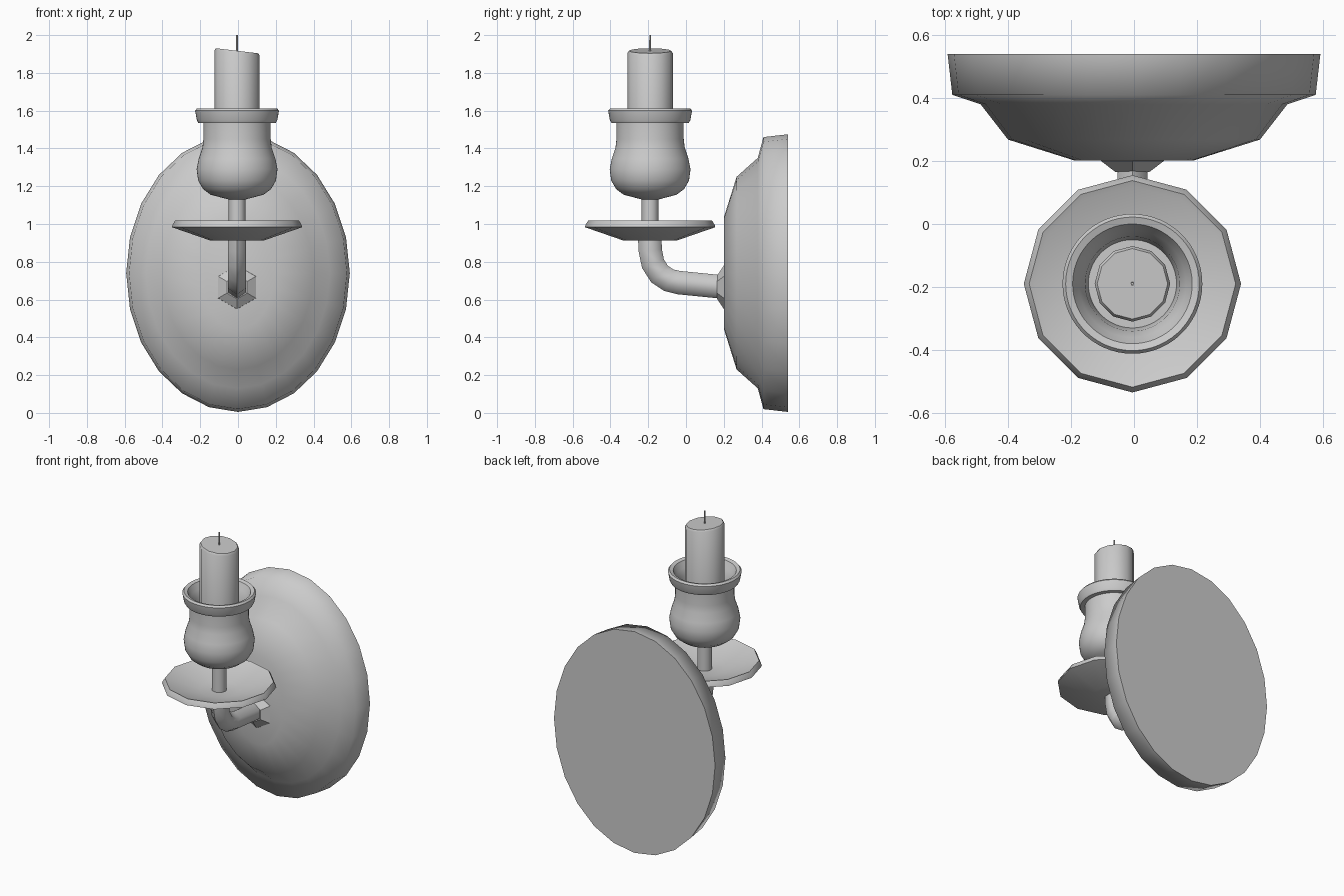
import bpy, bmesh, math
from mathutils import Vector

if "Cube" in bpy.data.objects:
    bpy.data.objects.remove(bpy.data.objects["Cube"])

grey = bpy.data.materials.new("plain grey")
grey.use_nodes = True
grey.diffuse_color = (0.6, 0.6, 0.6, 1)
grey.node_tree.nodes["Principled BSDF"].inputs["Base Color"].default_value = (0.6, 0.6, 0.6, 1)

AXIS = Vector((-0.005, -0.19, 0))  # upright axis of the candle holder


def loft(name, rings, angle=45):
    """Skin a list of equal-length point rings and cap both ends."""
    bm = bmesh.new()
    loops = [[bm.verts.new(p) for p in ring] for ring in rings]
    n = len(loops[0])
    for a, b in zip(loops, loops[1:]):
        for i in range(n):
            j = (i + 1) % n
            bm.faces.new((a[i], a[j], b[j], b[i]))
    bm.faces.new(loops[0])
    bm.faces.new(loops[-1])
    bmesh.ops.recalc_face_normals(bm, faces=bm.faces)
    mesh = bpy.data.meshes.new(name)
    bm.to_mesh(mesh)
    bm.free()
    mesh.materials.append(grey)
    obj = bpy.data.objects.new(name, mesh)
    bpy.context.collection.objects.link(obj)
    bpy.ops.object.select_all(action='DESELECT')
    obj.select_set(True)
    bpy.context.view_layer.objects.active = obj
    bpy.ops.object.shade_smooth_by_angle(angle=math.radians(angle))
    return obj


def ring(centre, u, v, sides):
    """Ellipse of points spanned by the half-axis vectors u and v."""
    steps = [2 * math.pi * i / sides for i in range(sides)]
    return [Vector(centre) + Vector(u) * math.cos(t) + Vector(v) * math.sin(t) for t in steps]


def lathe(name, profile, sides=12, angle=45):
    """Turn (radius, height) pairs about the candle axis."""
    return loft(name, [ring(AXIS + Vector((0, 0, z)), (r, 0, 0), (0, r, 0), sides)
                       for r, z in profile], angle)


# Oval wall plate: (depth, half width, half height)
plate = [(0.54, 0.592, 0.735), (0.41, 0.577, 0.72), (0.38, 0.487, 0.61),
         (0.268, 0.40, 0.51), (0.202, 0.19, 0.3)]
loft("wall_plate", [ring((0, y, 0.74), (rx, 0, 0), (0, 0, rz), 24) for y, rx, rz in plate], 80)

# Six-sided flange where the arm meets the plate
loft("arm_flange", [ring((-0.005, y, 0.665), (0, 0, r), (r, 0, 0), 6)
                    for y, r in [(0.21, 0.118), (0.2, 0.115), (0.165, 0.062)]], 20)

# Curved arm swept along a path of (y, z)
path = [Vector((0, y, z)) for y, z in
        [(-0.193, 0.95), (-0.189, 0.86), (-0.175, 0.79), (-0.14, 0.735),
         (-0.09, 0.702), (-0.04, 0.69), (0.19, 0.667)]]
arm = []
for i, p in enumerate(path):
    along = (path[min(i + 1, len(path) - 1)] - path[max(i - 1, 0)]).normalized()
    side = Vector((1, 0, 0))
    arm.append(ring(p + Vector((-0.005, 0, 0)), along.cross(side) * 0.062, side * 0.055, 6))
loft("curved_arm", arm, 65)

# Drip dish, hollow on top
lathe("drip_dish", [(0.14, 0.912), (0.345, 0.983), (0.342, 0.995), (0.328, 1.018),
                    (0.31, 1.01), (0.12, 0.955)])

# Stem and cup with a flared, hollow rim
lathe("stem", [(0.045, 0.93), (0.045, 1.15)])
lathe("candle_cup", [(0.045, 1.13), (0.14, 1.155), (0.18, 1.185), (0.206, 1.23),
                     (0.214, 1.29), (0.203, 1.345), (0.183, 1.405), (0.178, 1.45),
                     (0.178, 1.535), (0.205, 1.535), (0.213, 1.55), (0.222, 1.6),
                     (0.212, 1.612), (0.19, 1.605), (0.17, 1.565), (0.15, 1.53),
                     (0.14, 1.45)], 60)

# Candle with a slanted, softened top
candle = lathe("candle", [(0.12, 1.4), (0.12, 1.905), (0.112, 1.917)])
for v in candle.data.vertices:
    if v.co.z > 1.8:
        v.co.z -= 0.12 * (v.co.x - AXIS.x)

# Wick
lathe("wick", [(0.006, 1.9), (0.005, 2.0)], 6)
